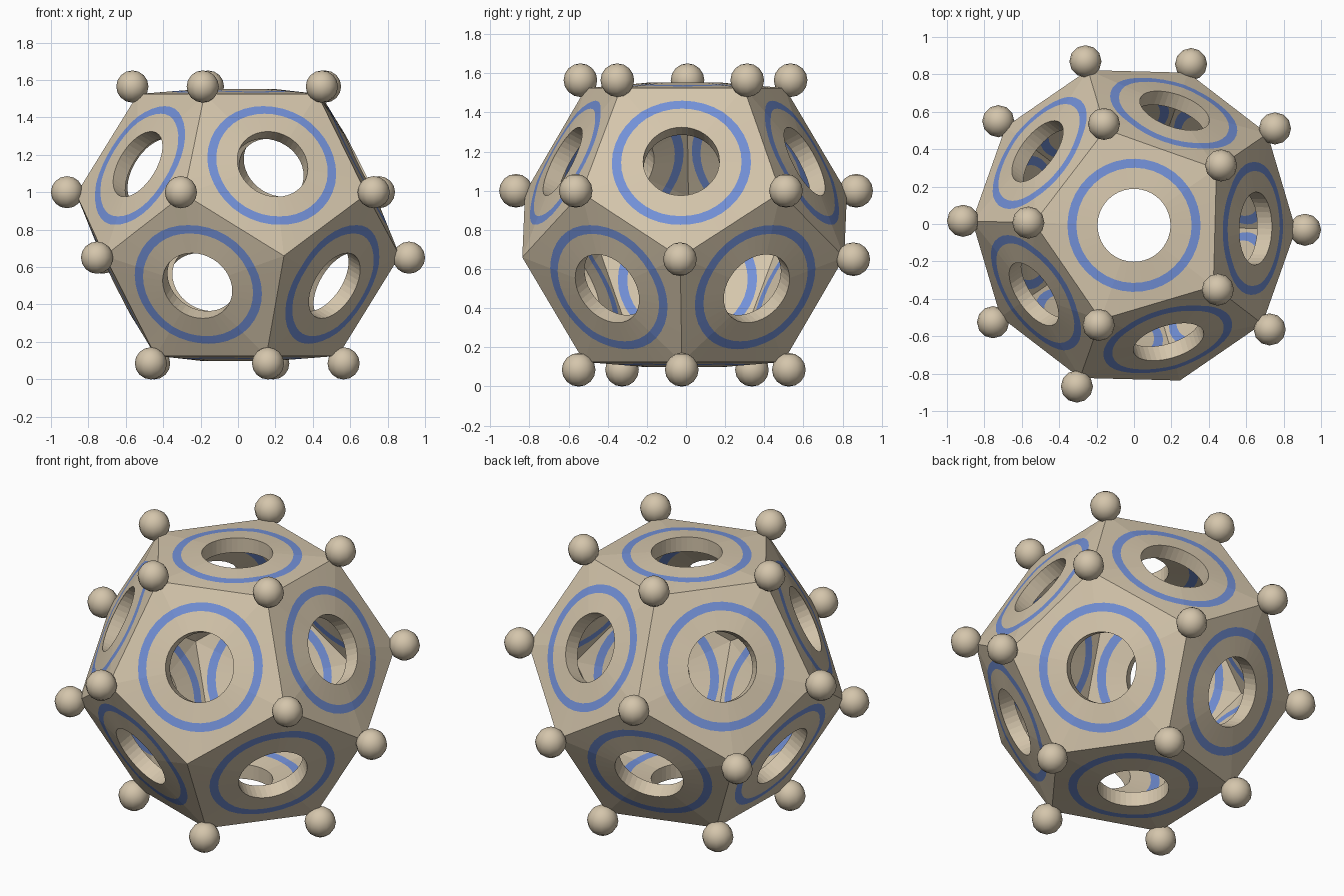
import bpy, bmesh, math
from mathutils import Vector

if "Cube" in bpy.data.objects:
    bpy.data.objects.remove(bpy.data.objects["Cube"])

CENTRE = Vector((0, -0.007, 0.825))
TURN = 34.5          # rotation of the solid about z, degrees
SEG = 40             # steps round each hole (multiple of 5)
APOTHEM, CORNER = 0.700, 0.535   # face distance from centre, face corner radius
INNER = 0.875        # size of inner shell relative to outer shell
HOLE, RING_IN, RING_OUT, BULGE = 0.195, 0.308, 0.356, 0.027


def material(name, rgb):
    m = bpy.data.materials.new(name)
    m.diffuse_color = (*rgb, 1)
    m.use_nodes = True
    m.node_tree.nodes["Principled BSDF"].inputs["Base Color"].default_value = m.diffuse_color
    return m


tan = material("tan clay", (0.66, 0.56, 0.41))
blue = material("blue paint", (0.17, 0.28, 0.68))


def finish(bm, name, mats):
    me = bpy.data.meshes.new(name)
    bm.to_mesh(me)
    bm.free()
    ob = bpy.data.objects.new(name, me)
    for m in mats:
        me.materials.append(m)
    bpy.context.collection.objects.link(ob)
    return ob


# Face frames: normal plus the in-plane direction towards one corner
frames = []
for s in (1, -1):
    tilts = [(TURN, math.pi / 2)]
    tilts += [(TURN + 36 + 72 * k, math.atan(0.5)) for k in range(5)]
    for az, e in tilts:
        a = math.radians(az)
        n = Vector((math.cos(a) * math.cos(e), math.sin(a) * math.cos(e), math.sin(e)))
        u = Vector((math.cos(a) * math.sin(e), math.sin(a) * math.sin(e), -math.cos(e)))
        frames.append((n * s, u * s))

# Hollow twelve-sided shell: each face is pentagon -> painted ring -> round hole -> inside
bm = bmesh.new()
for n, u in frames:
    w = n.cross(u)
    loops = [[] for _ in range(8)]
    for i in range(SEG):
        t = math.tau * i / SEG
        d = u * math.cos(t) + w * math.sin(t)
        off = (t + math.pi / 5) % (math.tau / 5) - math.pi / 5
        edge = CORNER * math.cos(math.pi / 5) / math.cos(math.pi / 5 - abs(off))
        outer = [edge, RING_OUT, RING_IN, HOLE]
        pts = [(r, APOTHEM + BULGE * (edge - r) / (edge - HOLE)) for r in outer]
        e2 = edge * INNER
        inner = [HOLE, RING_IN, RING_OUT, e2]
        pts += [(r, APOTHEM * INNER + BULGE * (e2 - r) / (e2 - HOLE)) for r in inner]
        for loop, (r, h) in zip(loops, pts):
            loop.append(bm.verts.new(CENTRE + d * r + n * h))
    for k in range(7):
        for i in range(SEG):
            j = (i + 1) % SEG
            f = bm.faces.new((loops[k][i], loops[k][j], loops[k + 1][j], loops[k + 1][i]))
            f.material_index = 1 if k in (1, 5) else 0
bmesh.ops.remove_doubles(bm, verts=bm.verts, dist=0.0005)
bmesh.ops.recalc_face_normals(bm, faces=bm.faces)
finish(bm, "hollow_shell", [tan, blue])

# Corner knobs, one of them missing at the lower front
for s in (1, -1):
    for k in range(5):
        a = math.radians(TURN + 72 * k)
        for r, h in ((0.565, 0.74), (0.9145, 0.175)):
            if s == -1 and k == 1 and r > 0.9:
                continue
            p = CENTRE + s * Vector((r * math.cos(a), r * math.sin(a), h))
            bm = bmesh.new()
            bmesh.ops.create_uvsphere(bm, u_segments=12, v_segments=8, radius=0.086)
            for f in bm.faces:
                f.smooth = True
            ob = finish(bm, "corner_knob", [tan])
            ob.location = p
